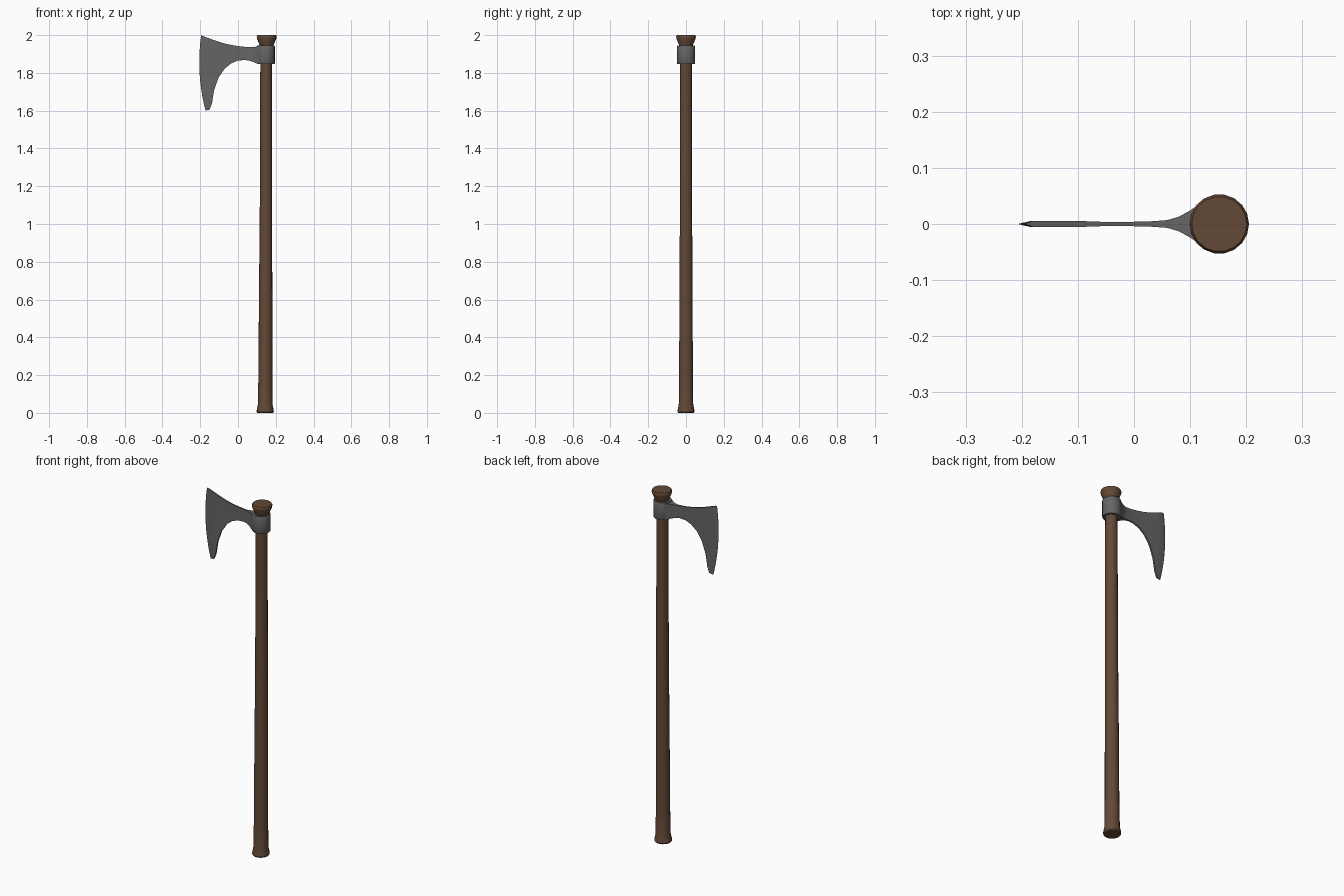
import bpy, bmesh, math

if "Cube" in bpy.data.objects:
    bpy.data.objects.remove(bpy.data.objects["Cube"])


def material(name, rgb):
    m = bpy.data.materials.new(name)
    m.diffuse_color = (*rgb, 1)
    m.use_nodes = True
    m.node_tree.nodes["Principled BSDF"].inputs["Base Color"].default_value = m.diffuse_color
    return m


wood = material("brown wood", (0.125, 0.066, 0.037))
steel = material("dark steel", (0.13, 0.13, 0.13))


def finish(name, bm, mat, angle):
    bmesh.ops.remove_doubles(bm, verts=bm.verts, dist=1e-5)
    bmesh.ops.recalc_face_normals(bm, faces=bm.faces)
    me = bpy.data.meshes.new(name)
    bm.to_mesh(me)
    bm.free()
    me.materials.append(mat)
    ob = bpy.data.objects.new(name, me)
    bpy.context.collection.objects.link(ob)
    bpy.ops.object.select_all(action='DESELECT')
    ob.select_set(True)
    bpy.context.view_layer.objects.active = ob
    bpy.ops.object.shade_smooth_by_angle(angle=math.radians(angle))
    return ob


def loft(name, rings, mat, angle=35):
    """Join closed rings of points and cap both ends."""
    bm = bmesh.new()
    vs = [[bm.verts.new(p) for p in r] for r in rings]
    n = len(vs[0])
    for a, b in zip(vs, vs[1:]):
        for i in range(n):
            j = (i + 1) % n
            bm.faces.new((a[i], a[j], b[j], b[i]))
    bm.faces.new(vs[0])
    bm.faces.new(vs[-1])
    return finish(name, bm, mat, angle)


def circle(cx, z, r, n=18):
    return [(cx + r * math.cos(math.tau * i / n), r * math.sin(math.tau * i / n), z)
            for i in range(n)]


# long shaft, flared at the foot and at the top: (centre x, z, radius)
shaft = [(0.144, 0, 0.042), (0.144, 0.006, 0.046), (0.144, 0.02, 0.044), (0.144, 0.045, 0.039),
         (0.145, 0.2, 0.037), (0.146, 0.58, 0.0355), (0.148, 1.05, 0.033),
         (0.149, 1.86, 0.031), (0.150, 1.935, 0.034), (0.151, 1.95, 0.038),
         (0.152, 1.982, 0.052), (0.152, 1.993, 0.053), (0.152, 2.0, 0.049)]
loft("shaft", [circle(*s) for s in shaft], wood)

# eye collar around the shaft
collar = [(1.846, 0.046), (1.85, 0.048), (1.94, 0.048), (1.944, 0.046)]
loft("eye_collar", [circle(0.147, z, r) for z, r in collar], steel)

# bearded blade: top x, top z, bottom x, bottom z, half thickness, outward bulge
stations = [
    (0.115, 1.941, 0.115, 1.849, 0.034, 0), (0.098, 1.939, 0.098, 1.851, 0.023, 0),
    (0.08, 1.937, 0.08, 1.858, 0.013, 0), (0.06, 1.936, 0.06, 1.865, 0.007, 0),
    (0.035, 1.938, 0.035, 1.868, 0.005, 0), (0.0, 1.942, 0.0, 1.865, 0.004, 0),
    (-0.03, 1.947, -0.035, 1.851, 0.004, 0), (-0.06, 1.953, -0.07, 1.823, 0.004, 0),
    (-0.087, 1.96, -0.103, 1.775, 0.005, 0), (-0.12, 1.971, -0.126, 1.71, 0.005, 0.003),
    (-0.15, 1.982, -0.138, 1.637, 0.005, 0.008), (-0.18, 1.993, -0.15, 1.606, 0.005, 0.018),
    (-0.195, 1.998, -0.172, 1.6, 0.0004, 0.02)]
ROWS = 10
rings = []
for tx, tz, bx, bz, h, bulge in stations:
    side = []
    for k in range(ROWS + 1):
        t = k / ROWS
        side.append((tx + (bx - tx) * t - bulge * 4 * t * (1 - t), tz + (bz - tz) * t))
    rings.append([(x, -h, z) for x, z in side] + [(x, h, z) for x, z in reversed(side)])
loft("axe_blade", rings, steel, 30)
